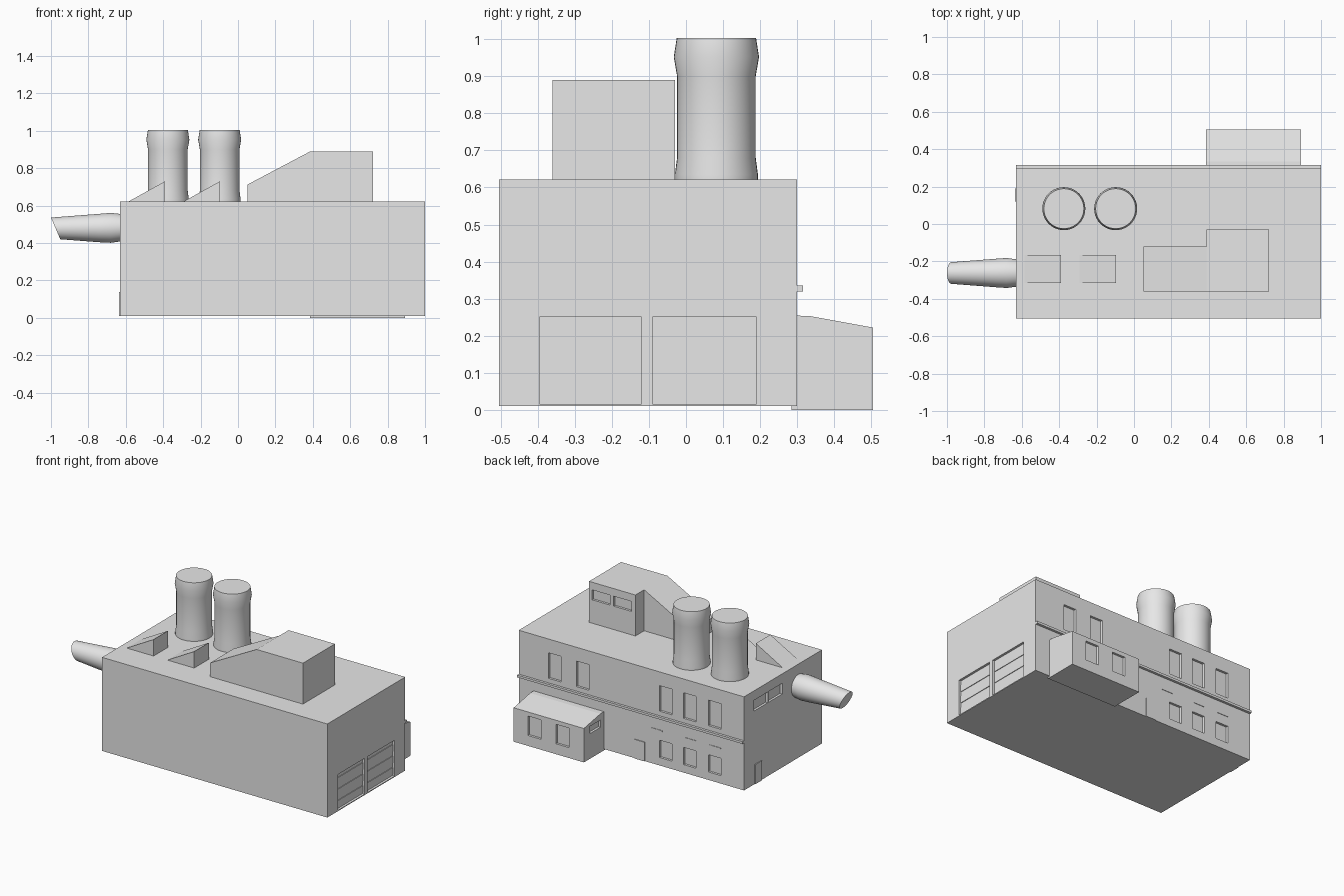
import bpy, bmesh, math

cube = bpy.data.objects.get("Cube")
if cube:
    bpy.data.objects.remove(cube, do_unlink=True)

grey = bpy.data.materials.new("light grey")
grey.use_nodes = True
colour = (0.8, 0.8, 0.8, 1)
grey.diffuse_color = colour
grey.node_tree.nodes["Principled BSDF"].inputs["Base Color"].default_value = colour


def finish(name, bm, smooth=False):
    bmesh.ops.recalc_face_normals(bm, faces=bm.faces[:])
    mesh = bpy.data.meshes.new(name)
    bm.to_mesh(mesh)
    bm.free()
    mesh.materials.append(grey)
    ob = bpy.data.objects.new(name, mesh)
    bpy.context.collection.objects.link(ob)
    if smooth:
        bpy.ops.object.select_all(action="DESELECT")
        ob.select_set(True)
        bpy.context.view_layer.objects.active = ob
        bpy.ops.object.shade_smooth_by_angle(angle=math.radians(35))
    return ob


def add_box(bm, x, y, z):
    verts = bmesh.ops.create_cube(bm, size=1)["verts"]
    for v in verts:
        v.co = [r[0] + (c + 0.5) * (r[1] - r[0]) for c, r in zip(v.co, (x, y, z))]


def boxes(name, *ranges):
    bm = bmesh.new()
    for r in ranges:
        add_box(bm, *r)
    return finish(name, bm)


def prism(name, profile, axis, lo, hi):
    """Extrude a profile along x or y; the profile gives the other axis and z."""
    bm = bmesh.new()
    place = (lambda a, z: (lo, a, z)) if axis == "x" else (lambda a, z: (a, lo, z))
    face = bm.faces.new([bm.verts.new(place(a, z)) for a, z in profile])
    new = bmesh.ops.extrude_face_region(bm, geom=[face])["geom"]
    for v in new:
        if isinstance(v, bmesh.types.BMVert):
            setattr(v.co, axis, hi)
    return finish(name, bm)


def loft(name, rings):
    """Join rings of points into a closed tube with flat ends."""
    bm = bmesh.new()
    loops = [[bm.verts.new(p) for p in ring] for ring in rings]
    n = len(loops[0])
    for a, b in zip(loops, loops[1:]):
        for i in range(n):
            j = (i + 1) % n
            bm.faces.new((a[i], a[j], b[j], b[i]))
    bm.faces.new(loops[0])
    bm.faces.new(loops[-1])
    return finish(name, bm, smooth=True)


def cut(ob, *ranges):
    """Sink rectangular recesses into an object."""
    cutter = boxes("cutter", *ranges)
    cutter.hide_render = True
    mod = ob.modifiers.new("recesses", "BOOLEAN")
    mod.operation, mod.solver, mod.object = "DIFFERENCE", "EXACT", cutter
    bpy.context.view_layer.objects.active = ob
    bpy.ops.object.modifier_apply(modifier=mod.name)
    bpy.data.objects.remove(cutter, do_unlink=True)


LEFT, RIGHT, FRONT, BACK = 1.0, -0.63, -0.505, 0.3
BASE, ROOF = 0.01, 0.622
DEPTH = 0.015
TURN = [2 * math.pi * i / 40 for i in range(40)]

# Main hall with window and gate recesses
wide_windows = (0.695, 0.493)
hall_windows = (-0.109, -0.283, -0.462)
back_wall = (BACK - DEPTH, BACK + 0.1)
gates = ((-0.395, -0.12), (-0.09, 0.19))
holes = [((x, x + 0.09), back_wall, (0.365, 0.532)) for x in wide_windows + hall_windows]
holes += [((x, x + 0.09), back_wall, (0.062, 0.175)) for x in hall_windows]
holes += [((RIGHT - 0.1, RIGHT + DEPTH), y, (0.49, 0.56))
          for y in ((0.055, 0.195), (-0.095, 0.045))]
holes += [((LEFT - DEPTH, LEFT + 0.1), y, (0.016, 0.25)) for y in gates]
hall = boxes("main_hall", ((RIGHT, LEFT), (FRONT, BACK), (BASE, ROOF)))
cut(hall, *holes)

# Gently ribbed gate panels
for side, (y0, y1) in zip(("front", "rear"), gates):
    ribs = [((LEFT - DEPTH - 0.002, LEFT - DEPTH + 0.004), (y0 + 0.002, y1 - 0.002),
             (z, z + 0.045)) for z in (0.025, 0.1, 0.175)]
    boxes(side + "_gate_ribs", *ribs)

# Ledge, doors and small lintels on the walls
boxes("back_ledge", ((RIGHT, LEFT), (BACK - 0.01, BACK + 0.016), (0.32, 0.335)))
boxes("back_door", ((0.087, 0.16), (BACK - 0.005, BACK + 0.005), (BASE, 0.135)))
boxes("side_door", ((RIGHT - 0.005, RIGHT + 0.005), (0.12, 0.19), (BASE, 0.138)))
boxes("lintels", *[((x, x + 0.08), (BACK - 0.005, BACK + 0.003), (0.237, 0.243))
                   for x in (-0.04,) + hall_windows[1:]])

# Rear annex with a sloping roof
annex = prism("rear_annex", [(0.285, 0), (0.505, 0), (0.505, 0.222), (0.335, 0.253),
                             (0.285, 0.255)], "x", 0.385, 0.893)
cut(annex, *[((x, x + 0.095), (0.505 - DEPTH, 0.6), (0.068, 0.195)) for x in wide_windows],
    ((0.3, 0.385 + DEPTH), (0.335, 0.44), (0.165, 0.212)))

# Rooftop house: tall block with a sloping wing
block = boxes("rooftop_block", ((0.387, 0.722), (-0.36, -0.03), (ROOF - 0.005, 0.89)))
cut(block, *[((x, x + 0.13), (-0.03 - DEPTH, 0.1), (0.775, 0.84)) for x in (0.57, 0.415)])
prism("rooftop_wing", [(0.05, ROOF - 0.005), (0.05, 0.712), (0.387, 0.89),
                       (0.387, ROOF - 0.005)], "y", -0.36, -0.12)

# Wedge skylights
for name, x in (("right_skylight", -0.39), ("left_skylight", -0.096)):
    prism(name, [(x - 0.195, ROOF), (x, 0.73), (x, ROOF)], "y", -0.315, -0.165)

# Twin chimneys
stack = [(0.112, ROOF - 0.002), (0.112, 0.635), (0.106, 0.68), (0.106, 0.9),
         (0.115, 0.952), (0.107, 1.003)]
for name, x in (("right_chimney", -0.375), ("left_chimney", -0.098)):
    loft(name, [[(x + r * math.cos(t), 0.082 + r * math.sin(t), z) for t in TURN]
                for r, z in stack])

# Side exhaust pipe with a slanted mouth
pipe = [(-0.62, 0.072, 0.482, 0), (-0.68, 0.08, 0.481, 0), (-0.74, 0.076, 0.48, 0),
        (-0.975, 0.058, 0.478, 0.025)]
loft("exhaust_pipe", [[(x - slant * math.sin(t), -0.262 + r * math.cos(t), z + r * math.sin(t))
                       for t in TURN] for x, r, z, slant in pipe])
